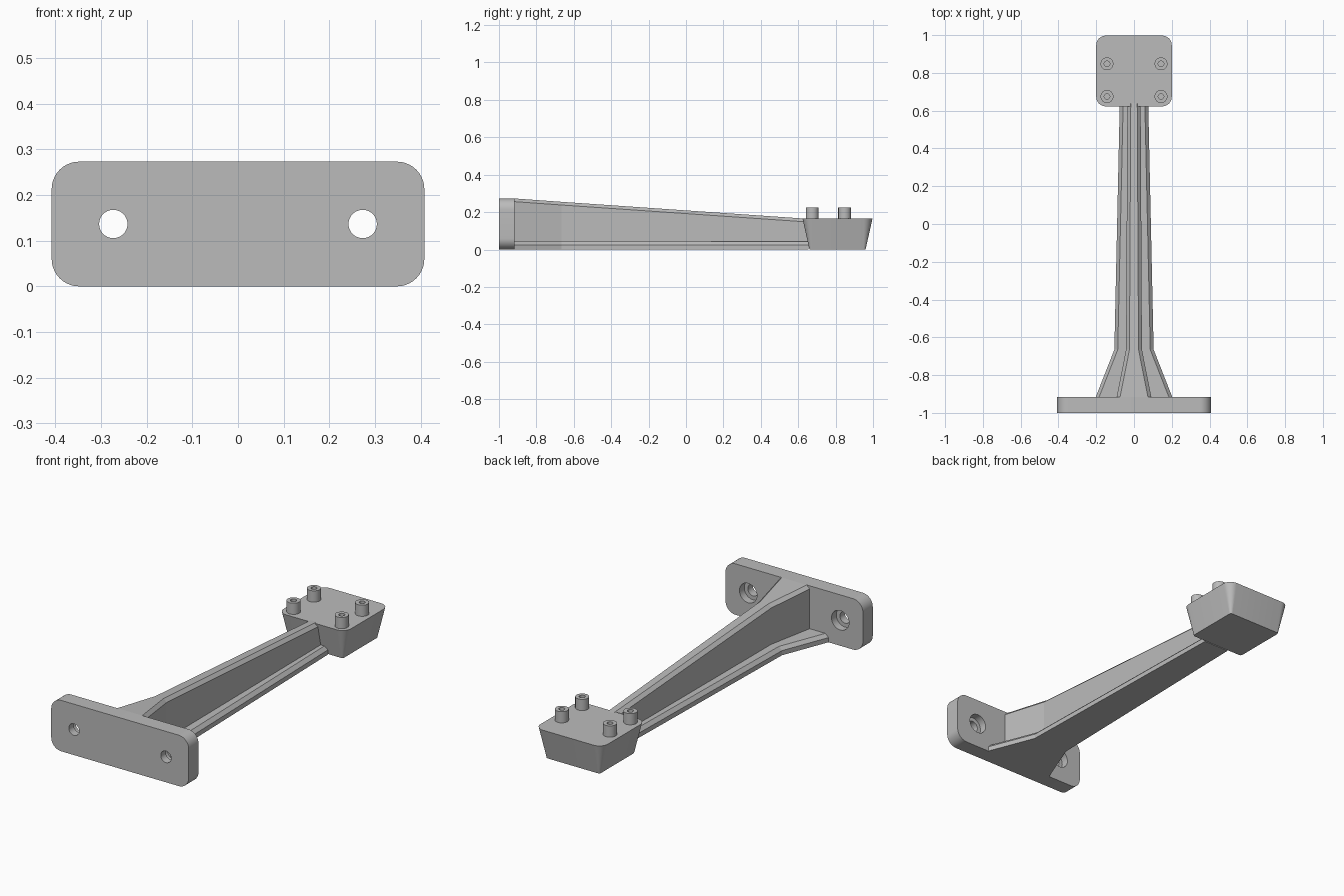
import bpy, bmesh, math
from mathutils import Matrix

cube = bpy.data.objects.get("Cube")
if cube:
    bpy.data.objects.remove(cube, do_unlink=True)

grey = bpy.data.materials.new("plain_grey")
grey.use_nodes = True
COLOR = (0.5, 0.5, 0.5, 1)
grey.diffuse_color = COLOR
grey.node_tree.nodes["Principled BSDF"].inputs["Base Color"].default_value = COLOR


def loft(name, rings, matrix=Matrix(), closed=False):
    """Skin a row of matching rings; cap the ends, or join last to first."""
    bm = bmesh.new()
    loops = [[bm.verts.new(p) for p in ring] for ring in rings]
    pairs = list(zip(loops, loops[1:]))
    if closed:
        pairs.append((loops[-1], loops[0]))
    else:
        bm.faces.new(loops[0])
        bm.faces.new(loops[-1])
    for a, b in pairs:
        n = len(a)
        for i in range(n):
            j = (i + 1) % n
            bm.faces.new((a[i], a[j], b[j], b[i]))
    bmesh.ops.recalc_face_normals(bm, faces=bm.faces)
    bm.transform(matrix)
    mesh = bpy.data.meshes.new(name)
    bm.to_mesh(mesh)
    bm.free()
    mesh.materials.append(grey)
    obj = bpy.data.objects.new(name, mesh)
    bpy.context.collection.objects.link(obj)
    return obj


def smooth(obj):
    bpy.ops.object.select_all(action='DESELECT')
    obj.select_set(True)
    bpy.context.view_layer.objects.active = obj
    bpy.ops.object.shade_smooth_by_angle(angle=math.radians(30))


def circle(r, z, n=40):
    return [(r * math.cos(math.tau * i / n), r * math.sin(math.tau * i / n), z) for i in range(n)]


def rounded_rect(hx, hy, r, z, steps=10):
    pts = []
    for q, (sx, sy) in enumerate([(1, 1), (-1, 1), (-1, -1), (1, -1)]):
        for i in range(steps + 1):
            a = math.pi / 2 * (q + i / steps)
            pts.append((sx * (hx - r) + r * math.cos(a), sy * (hy - r) + r * math.sin(a), z))
    return pts


# Wall plate, standing upright: local z runs towards the back
PLATE_H, PLATE_T = 0.273, 0.083
upright = Matrix.Translation((0, -1, PLATE_H / 2)) @ Matrix.Rotation(-math.pi / 2, 4, 'X')
plate = loft("wall_plate", [rounded_rect(0.408, PLATE_H / 2, 0.06, z) for z in (0, PLATE_T)], upright)

# Counterbored screw holes
for side in (-1, 1):
    steps = [(0.031, -0.05), (0.031, 0.042), (0.052, 0.042), (0.052, 0.15)]
    cutter = loft("hole_cutter", [circle(r, z) for r, z in steps],
                  Matrix.Translation((side * 0.273, 0, 0)) @ upright)
    cutter.hide_render = True
    cut = plate.modifiers.new("hole", 'BOOLEAN')
    cut.operation = 'DIFFERENCE'
    cut.solver = 'EXACT'
    cut.object = cutter
    bpy.context.view_layer.objects.active = plate
    bpy.ops.object.modifier_apply(modifier=cut.name)
    bpy.data.objects.remove(cutter, do_unlink=True)
smooth(plate)


# Tapering arm: wide chamfered foot flange with a thick chamfered rib
def arm_section(y, foot, rib, top):
    half = [(foot, 0), (foot, 0.025), (foot - 0.018, 0.043), (rib, 0.043),
            (rib, top - 0.017), (rib - 0.018, top)]
    return [(x, y, z) for x, z in half] + [(-x, y, z) for x, z in reversed(half)]


loft("arm", [arm_section(-0.917, 0.203, 0.092, 0.273),
             arm_section(-0.665, 0.104, 0.042, 0.255),
             arm_section(0.655, 0.075, 0.035, 0.164)])

# Mounting head with drafted sides
HEAD_TOP = 0.165
head = loft("mounting_head", [rounded_rect(0.16, 0.15, 0.012, 0),
                              rounded_rect(0.2, 0.187, 0.05, HEAD_TOP)],
            Matrix.Translation((0, 0.81, 0)))
smooth(head)

# Hollow studs on the head
for x in (-0.143, 0.143):
    for y in (0.675, 0.848):
        profile = [(0.015, 0), (0.015, 0.06), (0.034, 0.06), (0.034, 0)]
        stud = loft("stud", [circle(r, z, 32) for r, z in profile],
                    Matrix.Translation((x, y, HEAD_TOP)), closed=True)
        smooth(stud)
